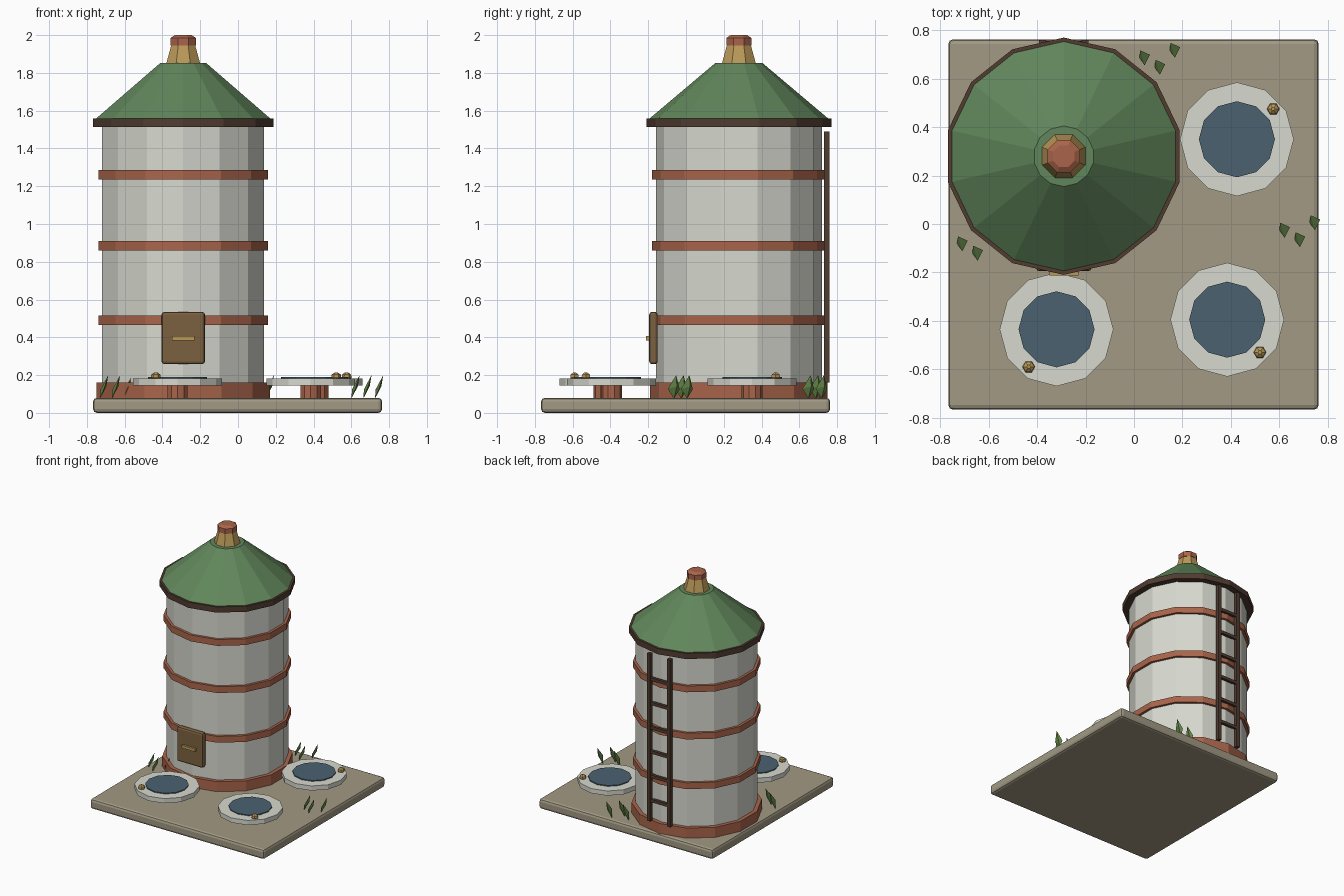
import bpy, bmesh
from math import pi, sin, cos

if "Cube" in bpy.data.objects:
    bpy.data.objects.remove(bpy.data.objects["Cube"])

SX, SY = -0.29, 0.28          # silo axis


def mat(name, r, g, b):
    m = bpy.data.materials.new(name)
    m.diffuse_color = (r, g, b, 1)
    m.use_nodes = True
    m.node_tree.nodes["Principled BSDF"].inputs["Base Color"].default_value = m.diffuse_color
    return m


STONE = mat("stone", 0.36, 0.32, 0.23)
WALL = mat("pale_wall", 0.68, 0.69, 0.62)
RUST = mat("rust", 0.40, 0.13, 0.07)
DARK = mat("dark_wood", 0.08, 0.045, 0.03)
GREEN = mat("roof_green", 0.12, 0.24, 0.105)
BRASS = mat("brass", 0.50, 0.32, 0.10)
WOOD = mat("hatch_wood", 0.20, 0.12, 0.05)
WATER = mat("water", 0.07, 0.12, 0.16)
LEAF = mat("leaf", 0.14, 0.26, 0.07)


def finish(name, bm, m):
    bmesh.ops.recalc_face_normals(bm, faces=bm.faces)
    me = bpy.data.meshes.new(name)
    bm.to_mesh(me)
    bm.free()
    me.materials.append(m)
    ob = bpy.data.objects.new(name, me)
    bpy.context.collection.objects.link(ob)
    return ob


def turned(name, x, y, profile, n, m, start=pi / 2):
    """Closed n-sided solid from (radius, height) pairs."""
    bm = bmesh.new()
    rings = [[bm.verts.new((x + r * cos(start + 2 * pi * i / n),
                            y + r * sin(start + 2 * pi * i / n), z))
              for i in range(n)] for r, z in profile]
    for a, b in zip(rings, rings[1:]):
        for i in range(n):
            j = (i + 1) % n
            bm.faces.new((a[i], a[j], b[j], b[i]))
    bm.faces.new(rings[0])
    bm.faces.new(rings[-1])
    return finish(name, bm, m)


def box(name, x0, x1, y0, y1, z0, z1, m, bevel=0):
    bm = bmesh.new()
    bmesh.ops.create_cube(bm, size=1)
    for v in bm.verts:
        v.co = ((x0 + x1) / 2 + v.co.x * (x1 - x0),
                (y0 + y1) / 2 + v.co.y * (y1 - y0),
                (z0 + z1) / 2 + v.co.z * (z1 - z0))
    ob = finish(name, bm, m)
    if bevel:
        mod = ob.modifiers.new("bevel", 'BEVEL')
        mod.width = bevel
        mod.segments = 2
    return ob


# ground slab
box("base_slab", -0.767, 0.763, -0.767, 0.763, 0, 0.08, STONE, 0.02)

# silo body, foot and hoops
turned("silo_foot", SX, SY, [(0.47, 0.075), (0.47, 0.16)], 14, RUST)
turned("silo_wall", SX, SY, [(0.44, 0.08), (0.44, 1.53)], 14, WALL)
for i, z in enumerate((0.49, 0.885, 1.26)):
    turned(f"hoop_{i}", SX, SY, [(0.46, z - 0.025), (0.46, z + 0.025)], 14, RUST)

# roof, vent and vent cap
turned("eave", SX, SY, [(0.49, 1.513), (0.49, 1.558)], 14, DARK)
turned("roof", SX, SY, [(0.483, 1.55), (0.125, 1.852)], 14, GREEN)
turned("vent", SX, SY, [(0.097, 1.85), (0.066, 1.955)], 8, BRASS, pi / 8)
turned("vent_cap", SX, SY, [(0.072, 1.945), (0.072, 1.985), (0.048, 2.0)], 8, RUST, pi / 8)

# front hatch and handle
box("hatch", -0.405, -0.175, -0.195, -0.15, 0.258, 0.535, WOOD, 0.015)
box("hatch_handle", -0.35, -0.23, -0.212, -0.19, 0.384, 0.406, BRASS)

# ladder at the back
for s in (-1, 1):
    xc = SX + s * 0.088
    box("ladder_rail", xc - 0.015, xc + 0.015, 0.73, 0.76, 0.16, 1.49, DARK)
for i in range(6):
    z = 0.325 + 0.193 * i
    box("ladder_rung", SX - 0.088, SX + 0.088, 0.734, 0.756, z - 0.012, z + 0.012, DARK)

# drinking bowls: stem, dish, water and a small brass knob
bowls = [(0.425, 0.35, 0.575, 0.475),
         (0.385, -0.395, 0.52, -0.53),
         (-0.32, -0.435, -0.435, -0.59)]
for x, y, kx, ky in bowls:
    turned("bowl_stem", x, y, [(0.056, 0.07), (0.056, 0.15)], 10, RUST)
    turned("bowl_dish", x, y, [(0.235, 0.146), (0.235, 0.183)], 12, WALL)
    turned("bowl_water", x, y, [(0.157, 0.175), (0.157, 0.19)], 12, WATER)
    turned("bowl_knob", kx, ky, [(0.015, 0.172), (0.026, 0.187), (0.024, 0.203),
                                 (0.008, 0.214)], 6, BRASS, 0)


# leaning grass blades, three to a tuft
def blade(x, y):
    bm = bmesh.new()
    base, tip, *ring = [bm.verts.new((x + a, y + b, c)) for a, b, c in
                        ((-0.02, 0, 0.075), (0.024, 0.012, 0.2), (-0.016, 0.03, 0.125),
                         (0.014, 0.016, 0.14), (0.002, -0.032, 0.128))]
    for i in range(3):
        j = (i + 1) % 3
        bm.faces.new((base, ring[j], ring[i]))
        bm.faces.new((tip, ring[i], ring[j]))
    finish("grass_blade", bm, LEAF)


for x, y in ((0.105, 0.685), (0.683, -0.027), (-0.648, -0.083)):
    for dx, dy in ((-0.063, 0.002), (0, -0.037), (0.062, 0.033)):
        blade(x + dx, y + dy)
